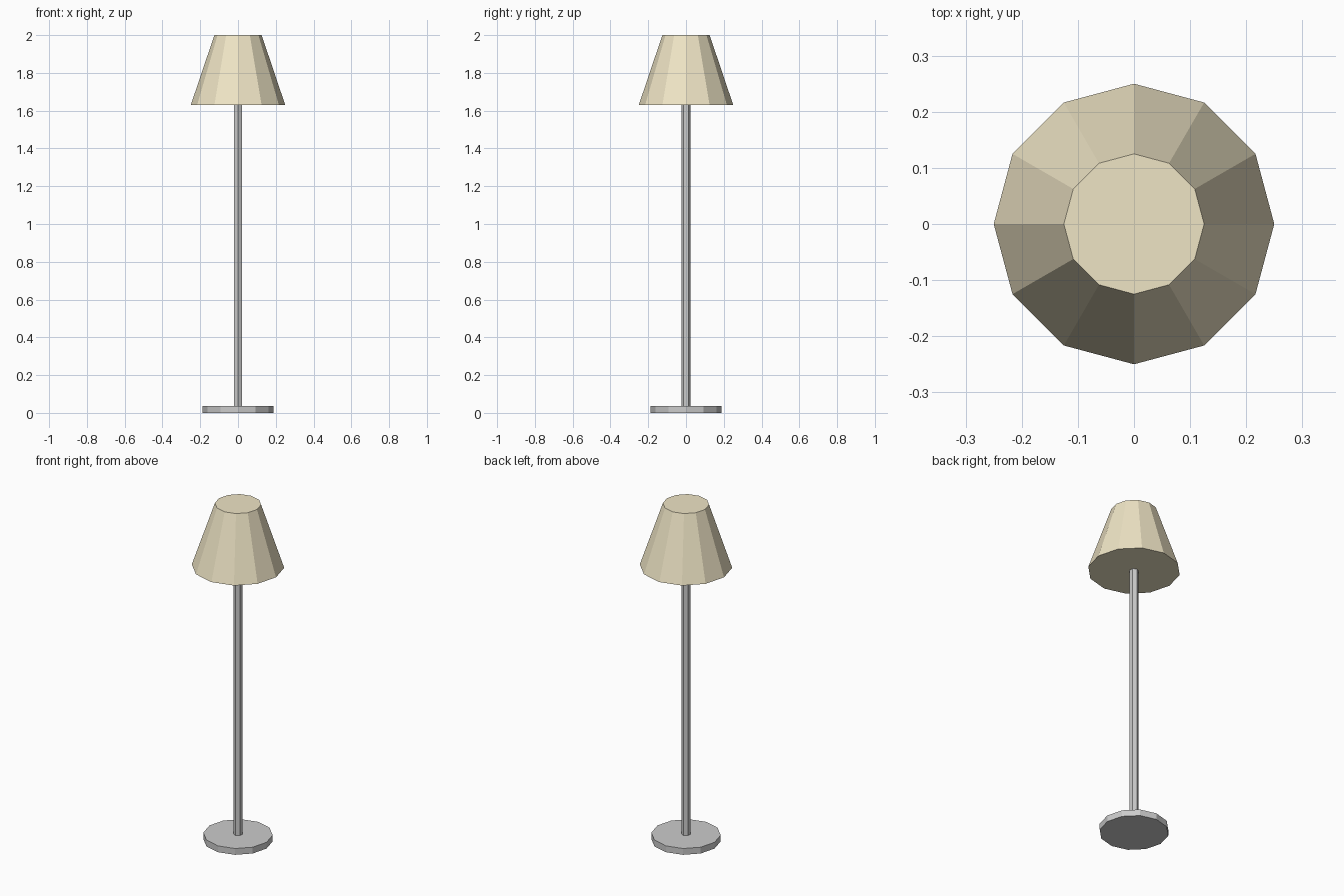
import bpy

if "Cube" in bpy.data.objects:
    bpy.data.objects.remove(bpy.data.objects["Cube"])


def frustum(name, sides, r_bottom, r_top, z0, z1):
    """Flat-shaded closed frustum between two heights."""
    bpy.ops.mesh.primitive_cone_add(
        vertices=sides, radius1=r_bottom, radius2=r_top, depth=z1 - z0,
        end_fill_type='NGON', location=(0, 0, (z0 + z1) / 2))
    obj = bpy.context.object
    obj.name = name
    return obj


# Weighted foot disc
frustum("base", 12, 0.1875, 0.1875, 0.0, 0.0375)

# Slim hexagonal pole, corners pointing front and back
frustum("pole", 6, 0.025, 0.025, 0.0375, 1.63)

# Tapered, closed lampshade
shade = frustum("lampshade", 12, 0.25, 0.125, 1.63, 2.0)
cream = bpy.data.materials.new("cream_fabric")
cream.diffuse_color = (0.86, 0.78, 0.56, 1)
cream.use_nodes = True
cream.node_tree.nodes["Principled BSDF"].inputs["Base Color"].default_value = cream.diffuse_color
shade.data.materials.append(cream)
